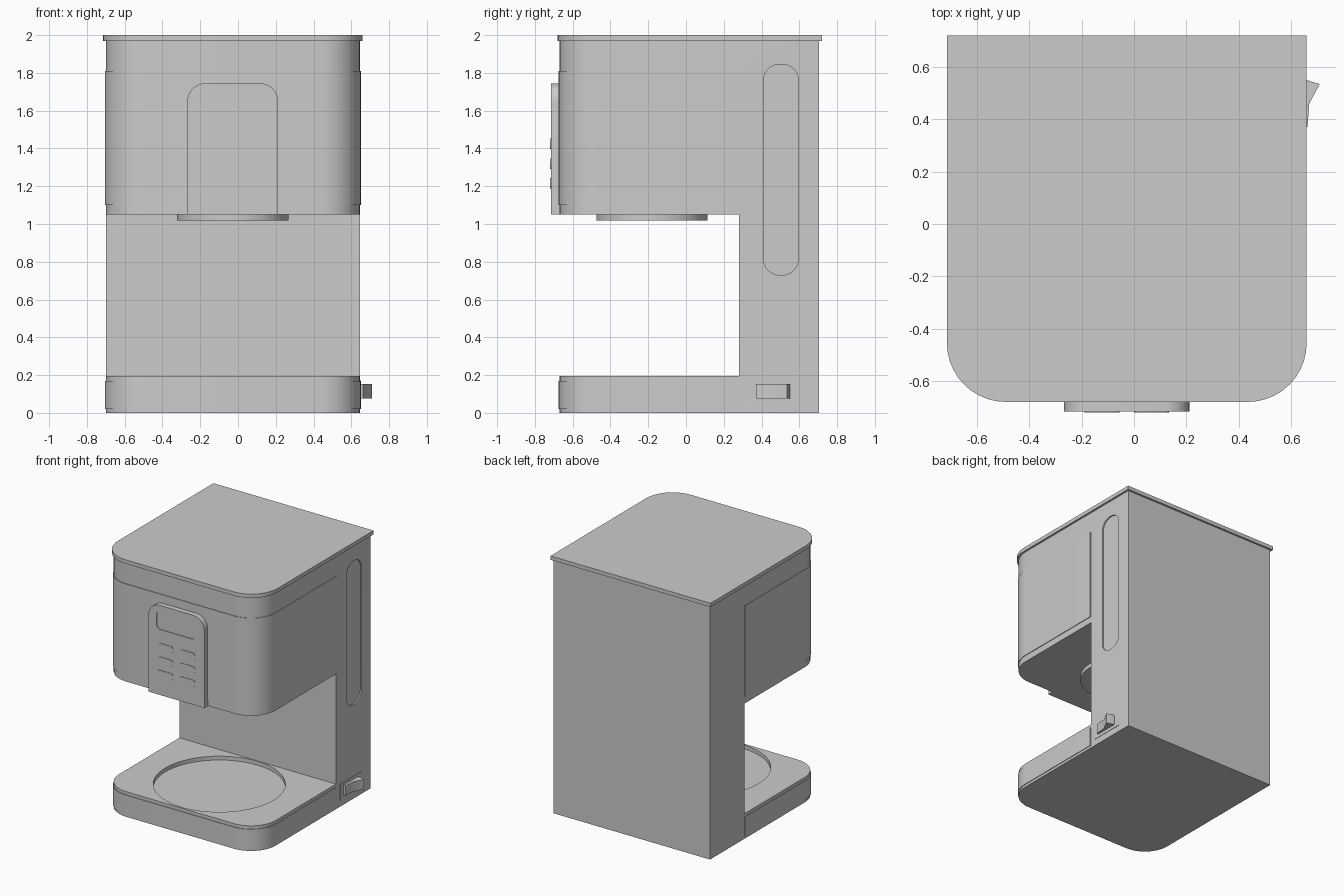
import bpy, bmesh, math
from mathutils import Vector

if "Cube" in bpy.data.objects:
    bpy.data.objects.remove(bpy.data.objects["Cube"])

CX = -0.0275            # middle of the body in x
MAPS = {                # 2D profile plus depth -> 3D point
    'x': lambda a, b, d: (d, a, b),
    'y': lambda a, b, d: (a, d, b),
    'z': lambda a, b, d: (a, b, d),
}


def prism(name, pts, axis, lo, hi):
    """Extrude a closed 2D outline along an axis."""
    bm = bmesh.new()
    f = MAPS[axis]
    a = [bm.verts.new(f(p[0], p[1], lo)) for p in pts]
    b = [bm.verts.new(f(p[0], p[1], hi)) for p in pts]
    n = len(pts)
    bm.faces.new(a[::-1])
    bm.faces.new(b)
    for i in range(n):
        j = (i + 1) % n
        bm.faces.new((a[i], a[j], b[j], b[i]))
    bmesh.ops.recalc_face_normals(bm, faces=bm.faces[:])
    me = bpy.data.meshes.new(name)
    bm.to_mesh(me)
    bm.free()
    ob = bpy.data.objects.new(name, me)
    bpy.context.collection.objects.link(ob)
    return ob


def rounded(a0, a1, b0, b1, radii, seg=8):
    """Rectangle with per-corner radii: low-left, low-right, top-right, top-left."""
    corners = [(a0, b0, 1, 1), (a1, b0, -1, 1), (a1, b1, -1, -1), (a0, b1, 1, -1)]
    pts = []
    for k, ((a, b, sa, sb), r) in enumerate(zip(corners, radii)):
        if r == 0:
            pts.append((a, b))
            continue
        for i in range(seg + 1):
            t = math.pi + (k + i / seg) * math.pi / 2
            pts.append((a + sa * r + r * math.cos(t), b + sb * r + r * math.sin(t)))
    return pts


def circle(cx, cy, r, n=64):
    return [(cx + r * math.cos(2 * math.pi * i / n), cy + r * math.sin(2 * math.pi * i / n))
            for i in range(n)]


def cut(ob, cutter):
    m = ob.modifiers.new("cut", 'BOOLEAN')
    m.operation = 'DIFFERENCE'
    m.solver = 'EXACT'
    m.object = cutter
    bpy.context.view_layer.objects.active = ob
    bpy.ops.object.modifier_apply(modifier=m.name)
    bpy.data.objects.remove(cutter)


# body: C-shaped side profile with rounded vertical front corners
side = [(-0.67, 0), (0.705, 0), (0.705, 1.97), (-0.67, 1.97),
        (-0.67, 1.05), (0.28, 1.05), (0.28, 0.195), (-0.67, 0.195)]
body = prism("body", side, 'x', -0.70, 0.645)
bm = bmesh.new()
bm.from_mesh(body.data)
front = [e for e in bm.edges if all(v.co.y < -0.66 for v in e.verts)
         and abs(e.verts[0].co.x - e.verts[1].co.x) < 1e-4]
bmesh.ops.bevel(bm, geom=front, offset=0.21, segments=10, profile=0.5, affect='EDGES')
bm.to_mesh(body.data)
bm.free()

# warming plate recess and water window recess
cut(body, prism("plate_cutter", circle(CX, -0.19, 0.465), 'z', 0.165, 0.30))
cut(body, prism("window_cutter", rounded(0.41, 0.595, 0.73, 1.845, [0.085] * 4),
                'x', 0.635, 0.70))

# lid
prism("lid", rounded(-0.715, 0.66, -0.68, 0.72, [0.225, 0.225, 0, 0], 10), 'z', 1.97, 2.0)


# thin wraps around the head and base, open at the back
def wrap(name, z0, z1):
    loops = []
    for o in (0.005, -0.01):
        p = rounded(-0.70 - o, 0.645 + o, -0.67 - o, 0.28, [0.21 + o, 0.21 + o, 0, 0], 10)
        loops.append([p[-1]] + p[:-1])
    prism(name, loops[0] + loops[1][::-1], 'z', z0, z1)


wrap("head_wrap", 1.10, 1.81)
wrap("base_wrap", 0.02, 0.17)

# brew outlet under the head
prism("brew_outlet", circle(CX, -0.18, 0.295), 'z', 1.018, 1.06)

# control panel with recessed display and six buttons
panel = prism("control_panel", rounded(-0.268, 0.212, 1.05, 1.745, [0, 0, 0.095, 0.095]),
              'y', -0.716, -0.65)
cut(panel, prism("display_cutter", rounded(-0.20, 0.14, 1.558, 1.70, [0.04] * 4),
                 'y', -0.75, -0.711))
for row, z in enumerate((1.425, 1.32, 1.215)):
    for col, x in enumerate((-0.122, 0.067)):
        prism(f"button_{row}_{col}",
              rounded(x - 0.067, x + 0.067, z - 0.028, z + 0.028, [0.02] * 4, 5),
              'y', -0.72, -0.70)

# power switch: bezel and rocker
prism("switch_bezel", rounded(0.33, 0.60, 0.05, 0.175, [0] * 4), 'x', 0.63, 0.648)
prism("power_switch", [(0.63, 0.37), (0.663, 0.37), (0.67, 0.46), (0.71, 0.535),
                       (0.66, 0.55), (0.63, 0.55)], 'z', 0.075, 0.152)

# smooth curved walls, keep edges sharp
for ob in bpy.context.scene.objects:
    ob.select_set(True)
bpy.context.view_layer.objects.active = body
bpy.ops.object.shade_smooth_by_angle(angle=math.radians(30))
